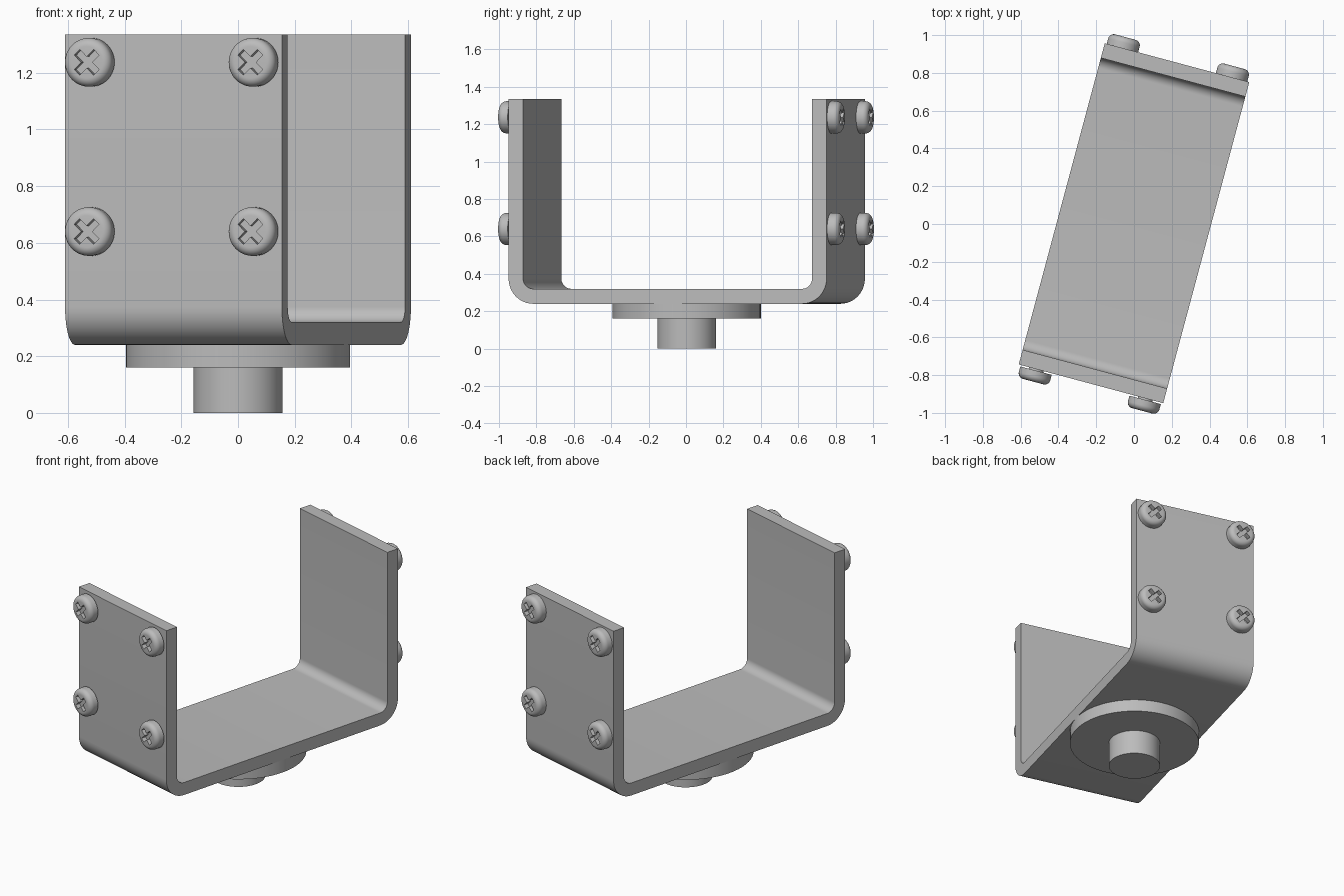
import bpy, bmesh
from math import pi, cos, sin, radians
from mathutils import Matrix, Vector

cube = bpy.data.objects.get("Cube")
if cube:
    bpy.data.objects.remove(cube)

# Material
metal = bpy.data.materials.new("grey metal")
metal.use_nodes = True
GREY = (0.5, 0.5, 0.5, 1)
metal.diffuse_color = GREY
metal.node_tree.nodes["Principled BSDF"].inputs["Base Color"].default_value = GREY

# Main dimensions
HALF_W, HALF_L, THICK = 0.396, 0.88, 0.08
FLOOR, TOP = 0.24, 1.335
R_OUT, R_IN = 0.135, 0.055
TURN = Matrix.Translation((0, 0.004, 0)) @ Matrix.Rotation(radians(-15), 4, 'Z')


def make_object(name, bm, matrix=TURN):
    bmesh.ops.recalc_face_normals(bm, faces=bm.faces)
    mesh = bpy.data.meshes.new(name)
    bm.to_mesh(mesh)
    bm.free()
    mesh.materials.append(metal)
    obj = bpy.data.objects.new(name, mesh)
    bpy.context.collection.objects.link(obj)
    obj.matrix_world = matrix
    return obj


def smooth(obj):
    bpy.ops.object.select_all(action='DESELECT')
    obj.select_set(True)
    bpy.context.view_layer.objects.active = obj
    bpy.ops.object.shade_smooth_by_angle(angle=radians(30))


def arc(cx, cy, r, start, end, steps=12):
    angles = [radians(start + (end - start) * i / steps) for i in range(steps + 1)]
    return [(cx + r * cos(a), cy + r * sin(a)) for a in angles]


def extrude(points, vector):
    """Fill a closed outline and extrude it along a vector."""
    bm = bmesh.new()
    face = bm.faces.new([bm.verts.new(p) for p in points])
    grown = bmesh.ops.extrude_face_region(bm, geom=[face], use_keep_orig=True)
    verts = [g for g in grown["geom"] if isinstance(g, bmesh.types.BMVert)]
    bmesh.ops.translate(bm, verts=verts, vec=vector)
    return bm


def lathe(profile, steps=48):
    """Spin a radius/height profile around z."""
    bm = bmesh.new()
    verts = [bm.verts.new((r, 0, z)) for r, z in profile]
    edges = [bm.edges.new(pair) for pair in zip(verts, verts[1:])]
    bmesh.ops.spin(bm, geom=verts + edges, cent=(0, 0, 0), axis=(0, 0, 1),
                   angle=2 * pi, steps=steps)
    bmesh.ops.remove_doubles(bm, verts=bm.verts, dist=0.0001)
    return bm


# Bent U-shaped bracket: half outline, mirrored, then extruded across the width
inner = HALF_L - THICK
outer_half = arc(HALF_L - R_OUT, FLOOR + R_OUT, R_OUT, -90, 0) + [(HALF_L, TOP)]
inner_half = [(inner, TOP)] + arc(inner - R_IN, FLOOR + THICK + R_IN, R_IN, 0, -90)
half = outer_half + inner_half
outline = half + [(-y, z) for y, z in reversed(half)]
bracket = make_object("bracket", extrude([(-HALF_W, y, z) for y, z in outline],
                                         Vector((2 * HALF_W, 0, 0))))
smooth(bracket)

# Round flange and stud under the bracket
for name, radius, low, high in (("flange_disc", 0.396, 0.16, FLOOR),
                                ("stud", 0.157, 0, 0.16)):
    smooth(make_object(name, lathe([(0, low), (radius, low), (radius, high), (0, high)], 64)))

# Screw with rounded pan head and short shank, pointing along z
HEAD_R, HEAD_H, ROUND = 0.086, 0.06, 0.03
profile = [(0, -0.05), (0.04, -0.05), (0.04, 0), (HEAD_R, 0)]
profile += arc(HEAD_R - ROUND, HEAD_H - ROUND, ROUND, 0, 90, 8) + [(0, HEAD_H)]
master = make_object("screw_master", lathe(profile), Matrix())

# Cross-shaped recess cut into the head
ARM, SLOT = 0.05, 0.014
quarter = [Vector((SLOT, SLOT, 0.03)), Vector((SLOT, ARM, 0.03)), Vector((-SLOT, ARM, 0.03))]
cross = [Matrix.Rotation(pi / 4 + k * pi / 2, 3, 'Z') @ p for k in range(4) for p in quarter]
cutter = make_object("cross_cutter", extrude(cross, Vector((0, 0, 0.08))), Matrix())
cutter.hide_render = True
cut = master.modifiers.new("cross", 'BOOLEAN')
cut.operation, cut.solver, cut.object = 'DIFFERENCE', 'EXACT', cutter
bpy.context.view_layer.update()
screw_mesh = bpy.data.meshes.new_from_object(
    master.evaluated_get(bpy.context.evaluated_depsgraph_get()))
for helper in (master, cutter):
    bpy.data.objects.remove(helper)

# Four screws on the outside of each wall
outward = Matrix.Rotation(pi / 2, 4, 'X')
for wall, spin, gap in (("front", 0, 0.008), ("back", pi, 0)):
    for side, x in (("a", -0.299), ("b", 0.299)):
        for level, z in (("lower", 0.64), ("upper", 1.237)):
            screw = bpy.data.objects.new(f"{wall}_{level}_screw_{side}", screw_mesh)
            bpy.context.collection.objects.link(screw)
            place = Matrix.Translation((x, -HALF_L - gap, z))
            screw.matrix_world = TURN @ Matrix.Rotation(spin, 4, 'Z') @ place @ outward
smooth(screw)
